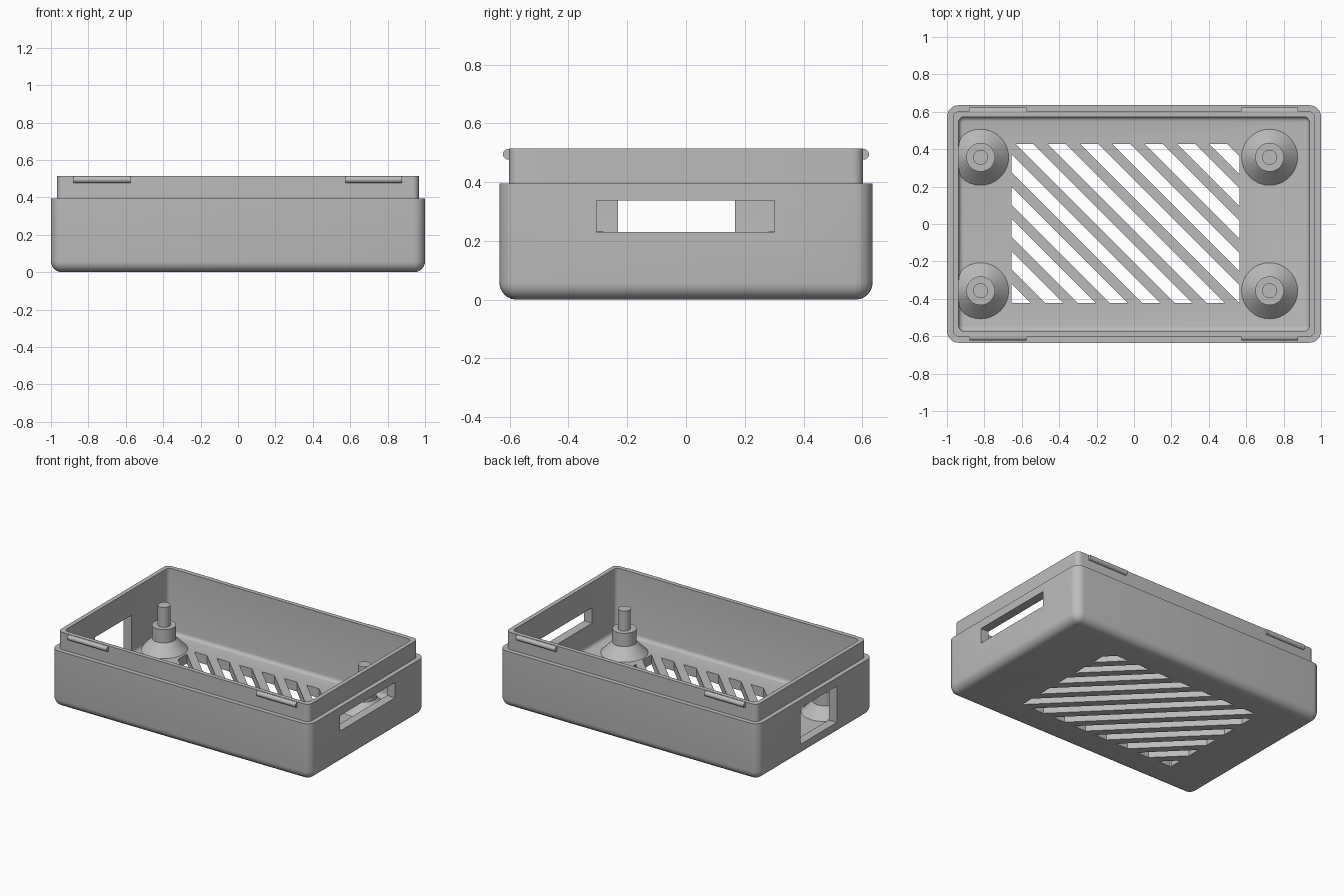
import bpy
import bmesh
from math import sin, cos, pi
from mathutils import Vector

if "Cube" in bpy.data.objects:
    bpy.data.objects.remove(bpy.data.objects["Cube"])

grey = bpy.data.materials.new("plain_grey")
grey.use_nodes = True
colour = (0.5, 0.5, 0.5, 1)
grey.diffuse_color = colour
grey.node_tree.nodes["Principled BSDF"].inputs["Base Color"].default_value = colour


def make(name, bm):
    bmesh.ops.recalc_face_normals(bm, faces=bm.faces[:])
    mesh = bpy.data.meshes.new(name)
    bm.to_mesh(mesh)
    bm.free()
    mesh.materials.append(grey)
    ob = bpy.data.objects.new(name, mesh)
    bpy.context.collection.objects.link(ob)
    return ob


def select(ob):
    bpy.ops.object.select_all(action='DESELECT')
    ob.select_set(True)
    bpy.context.view_layer.objects.active = ob


def smooth(ob):
    select(ob)
    bpy.ops.object.shade_smooth_by_angle()


def rounded_ring(bm, inset, radius, z, steps=6):
    """Loop of vertices around a rounded rectangle, inset from the outer wall."""
    hx, hy = 1 - inset - radius, 0.635 - inset - radius
    ring = []
    for i, (sx, sy) in enumerate([(1, 1), (-1, 1), (-1, -1), (1, -1)]):
        for k in range(steps + 1):
            a = (i + k / steps) * pi / 2
            ring.append(bm.verts.new((sx * hx + radius * cos(a), sy * hy + radius * sin(a), z)))
    return ring


def cut(target, cutter):
    cutter.hide_render = True
    mod = target.modifiers.new("cut", 'BOOLEAN')
    mod.operation = 'DIFFERENCE'
    mod.solver = 'EXACT'
    mod.object = cutter
    select(target)
    bpy.ops.object.modifier_apply(modifier=mod.name)
    bpy.data.objects.remove(cutter)


def box(name, lo, hi):
    bm = bmesh.new()
    bmesh.ops.create_cube(bm, size=1)
    lo, hi = Vector(lo), Vector(hi)
    for v in bm.verts:
        v.co = (lo + hi) / 2 + v.co * (hi - lo)
    return make(name, bm)


# Tray shell: rounded base, stepped lip, hollow inside
WALL, FLOOR, RIM, TOP = 0.062, 0.065, 0.395, 0.515
bm = bmesh.new()
rings = []
for k in range(7):
    a = k / 6 * pi / 2
    gap = 0.058 * (1 - sin(a))
    rings.append(rounded_ring(bm, gap, 0.062 - gap, 0.058 * (1 - cos(a))))
rings.append(rounded_ring(bm, 0, 0.062, RIM))
rings.append(rounded_ring(bm, 0.032, 0.035, RIM))
rings.append(rounded_ring(bm, 0.032, 0.035, TOP))
rings.append(rounded_ring(bm, WALL, 0.03, TOP))
for k in range(5):
    a = k / 4 * pi / 2
    gap = 0.025 * (1 - cos(a))
    rings.append(rounded_ring(bm, WALL + gap, 0.03 - gap, FLOOR + 0.025 * (1 - sin(a))))
for low, high in zip(rings, rings[1:]):
    n = len(low)
    for i in range(n):
        j = (i + 1) % n
        bm.faces.new((low[i], low[j], high[j], high[i]))
bm.faces.new(rings[0])
bm.faces.new(rings[-1])
tray = make("tray", bm)

# Diagonal vent slots through the floor
bm = bmesh.new()
for k in range(12):
    c = 0.879 - 0.1728 * k
    slot = bmesh.new()
    corners = [(-0.655, -0.422), (0.563, -0.422), (0.563, 0.428), (-0.655, 0.428)]
    slot.faces.new([slot.verts.new((x, y, -0.1)) for x, y in corners])
    for side in (1, -1):
        bmesh.ops.bisect_plane(slot, geom=slot.verts[:] + slot.edges[:] + slot.faces[:],
                               plane_co=(c + side * 0.048, 0, 0), plane_no=(side, side, 0),
                               clear_outer=True)
    for face in slot.faces:
        base = [v.co.copy() for v in face.verts]
        low = [bm.verts.new(p) for p in base]
        high = [bm.verts.new(p + Vector((0, 0, 0.25))) for p in base]
        bm.faces.new(low)
        bm.faces.new(high)
        for i in range(len(base)):
            j = (i + 1) % len(base)
            bm.faces.new((low[i], low[j], high[j], high[i]))
    slot.free()
cut(tray, make("vent_cutter", bm))

# Openings in the two end walls
cut(tray, box("wide_port_cutter", (0.85, -0.305, 0.23), (1.1, 0.302, 0.337)))
cut(tray, box("tall_port_cutter", (-1.1, -0.232, 0.085), (-0.85, 0.166, 0.338)))
smooth(tray)


# Mounting posts: flared foot, boss and locating pin
def post(name, x, y):
    profile = [(0.15, 0.05), (0.15, FLOOR), (0.077, 0.14), (0.077, 0.232), (0.04, 0.232), (0.04, 0.37)]
    sides = 32
    bm = bmesh.new()
    loops = []
    for r, z in profile:
        loops.append([bm.verts.new((x + r * cos(2 * pi * i / sides), y + r * sin(2 * pi * i / sides), z))
                      for i in range(sides)])
    for low, high in zip(loops, loops[1:]):
        for i in range(sides):
            j = (i + 1) % sides
            bm.faces.new((low[i], low[j], high[j], high[i]))
    bm.faces.new(loops[0])
    bm.faces.new(loops[-1])
    smooth(make(name, bm))


# Round snap ridges along the lip
def ridge(name, x, y):
    bpy.ops.mesh.primitive_cylinder_add(vertices=24, radius=0.018, depth=0.304,
                                        location=(x, y, 0.495), rotation=(0, pi / 2, 0))
    ob = bpy.context.object
    ob.name = name
    ob.data.materials.append(grey)
    smooth(ob)


for row, sy in (("front", -1), ("back", 1)):
    for end, px, rx in (("right", -0.82, -0.728), ("left", 0.725, 0.726)):
        post(f"{row}_{end}_post", px, sy * 0.357)
        ridge(f"{row}_{end}_snap_ridge", rx, sy * 0.605)
